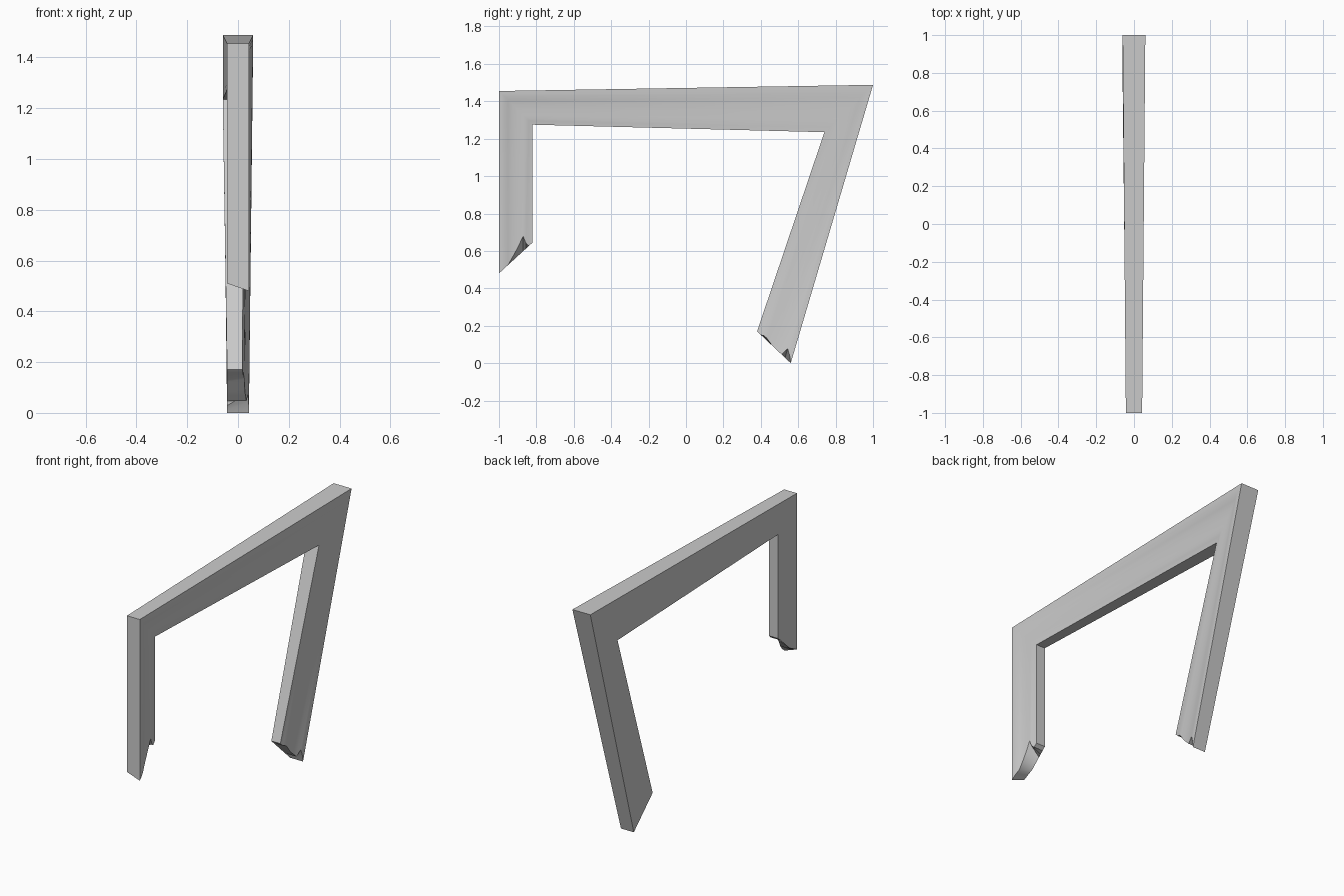
import bpy, bmesh
from mathutils import Vector

if "Cube" in bpy.data.objects:
    bpy.data.objects.remove(bpy.data.objects["Cube"])

# Moulding profile: across (0 outer .. 1 inner), height (fraction of thickness),
# broken-end offsets for the front leg and the back leg
PROFILE = [
    (0.00, 1.00, 0.00, 0.00),
    (0.08, 0.99, 0.00, 0.03),
    (0.17, 0.96, 0.00, 0.05),
    (0.27, 0.89, 0.00, 0.00),
    (0.40, 0.84, 0.02, 0.00),
    (0.55, 0.81, 0.045, 0.00),
    (0.72, 0.79, 0.08, 0.01),
    (0.80, 0.78, 0.03, 0.01),
    (0.89, 0.73, 0.00, 0.00),
    (1.00, 0.70, 0.00, 0.00),
]

# Stations along the frame: outer (y, z), inner (y, z), half thickness
STATIONS = [
    ((-1.0, 0.48), (-0.82, 0.645), 0.043),
    ((-1.0, 1.455), (-0.82, 1.275), 0.043),
    ((1.0, 1.488), (0.74, 1.235), 0.06),
    ((0.56, 0.0), (0.38, 0.17), 0.043),
]

bm = bmesh.new()
rings = []
for s, (outer, inner, half) in enumerate(STATIONS):
    o, i = Vector(outer), Vector(inner)
    up = Vector((0, 1))
    if s == 3:
        up = (Vector(STATIONS[2][0]) - o).normalized()
    front, back = [], []
    for u, h, off_a, off_b in PROFILE:
        base = o.lerp(i, u)
        p = base + up * (off_a if s == 0 else off_b if s == 3 else 0)
        front.append(bm.verts.new((-half + 2 * half * h, p.x, p.y)))
        if s == 0:
            base = base + up * 0.03 * max(0, 1 - u / 0.4)
        back.append(bm.verts.new((-half, base.x, base.y)))
    rings.append((front, back))

# Sweep the profile through the mitred corners
for (fa, ba), (fb, bb) in zip(rings, rings[1:]):
    loop_a, loop_b = fa + ba[::-1], fb + bb[::-1]
    n = len(loop_a)
    for k in range(n):
        j = (k + 1) % n
        bm.faces.new((loop_a[k], loop_a[j], loop_b[j], loop_b[k]))

# Broken ends
for front, back in (rings[0], rings[-1]):
    for k in range(len(front) - 1):
        bm.faces.new((front[k], front[k + 1], back[k + 1], back[k]))

bmesh.ops.recalc_face_normals(bm, faces=bm.faces)
mesh = bpy.data.meshes.new("broken_frame")
bm.to_mesh(mesh)
bm.free()
frame = bpy.data.objects.new("broken_frame", mesh)
bpy.context.collection.objects.link(frame)
bpy.context.view_layer.objects.active = frame
frame.select_set(True)
bpy.ops.object.shade_smooth_by_angle(angle=0.6)
